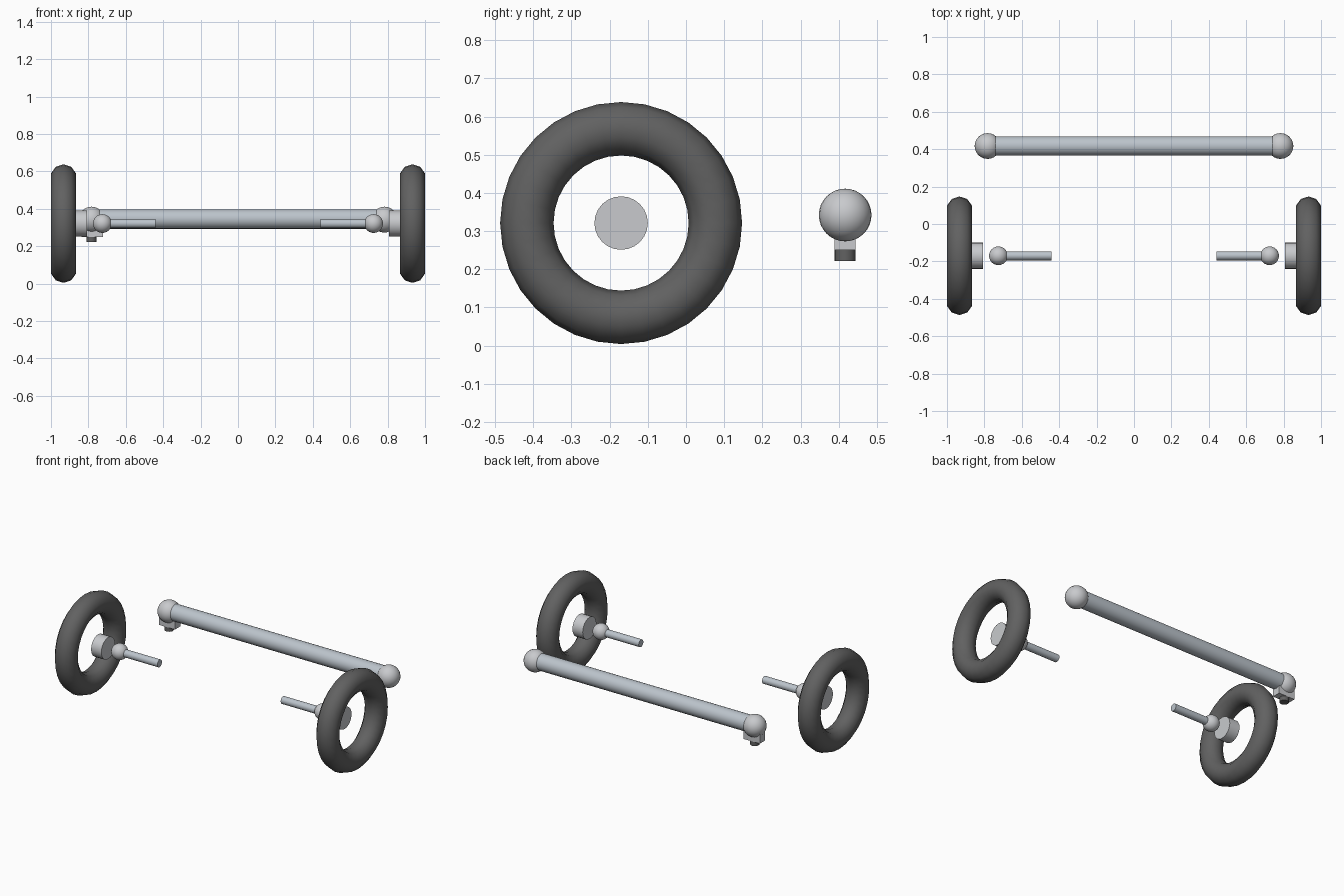
import bpy, math

if "Cube" in bpy.data.objects:
    bpy.data.objects.remove(bpy.data.objects["Cube"])

def mat(name, rgb):
    m = bpy.data.materials.new(name)
    m.diffuse_color = (*rgb, 1)
    m.use_nodes = True
    m.node_tree.nodes["Principled BSDF"].inputs["Base Color"].default_value = m.diffuse_color
    return m

rubber = mat("rubber", (0.12, 0.12, 0.12))
steel = mat("steel", (0.5, 0.55, 0.6))
light = mat("light_metal", (0.58, 0.59, 0.61))
ALONG_X = (0, math.pi / 2, 0)

def finish(name, material):
    o = bpy.context.object
    o.name = name
    o.data.materials.append(material)
    bpy.ops.object.shade_smooth_by_angle(angle=math.radians(40))
    return o

def rod(name, x0, x1, y, z, r, material, sides=24):
    bpy.ops.mesh.primitive_cylinder_add(vertices=sides, radius=r, depth=abs(x1 - x0),
                                        location=((x0 + x1) / 2, y, z), rotation=ALONG_X)
    return finish(name, material)

def ball(name, loc, r):
    bpy.ops.mesh.primitive_uv_sphere_add(segments=24, ring_count=16, radius=r, location=loc)
    return finish(name, light)

WY, WZ = -0.17, 0.321   # wheel axis
BY, BZ = 0.417, 0.342   # rear bar axis

for side, s in (("left", -1), ("right", 1)):
    # tyre, hub and stub axle with ball joint
    bpy.ops.mesh.primitive_torus_add(major_segments=32, minor_segments=10, major_radius=0.247,
                                     minor_radius=0.07, location=(s * 0.933, WY, WZ), rotation=ALONG_X)
    finish(side + "_tyre", rubber)
    rod(side + "_hub", s * 0.807, s * 0.88, WY, WZ, 0.07, light)
    ball(side + "_axle_joint", (s * 0.725, WY, WZ), 0.05)
    rod(side + "_axle_stub", s * 0.44, s * 0.725, WY, WZ, 0.024, steel, 16)
    # end ball of the cross bar
    ball(side + "_bar_end", (s * 0.783, BY, BZ), 0.069)

# cross bar
rod("cross_bar", -0.78, 0.78, BY, BZ + 0.003, 0.052, steel)

# bracket and plug under the left bar end
bpy.ops.mesh.primitive_cube_add(size=1, location=(-0.78, BY, 0.29))
bpy.context.object.scale = (0.115, 0.055, 0.08)
finish("bar_bracket", light)
bpy.ops.mesh.primitive_cylinder_add(vertices=20, radius=0.0275, depth=0.06, location=(-0.783, BY, 0.252))
finish("bracket_plug", rubber)
